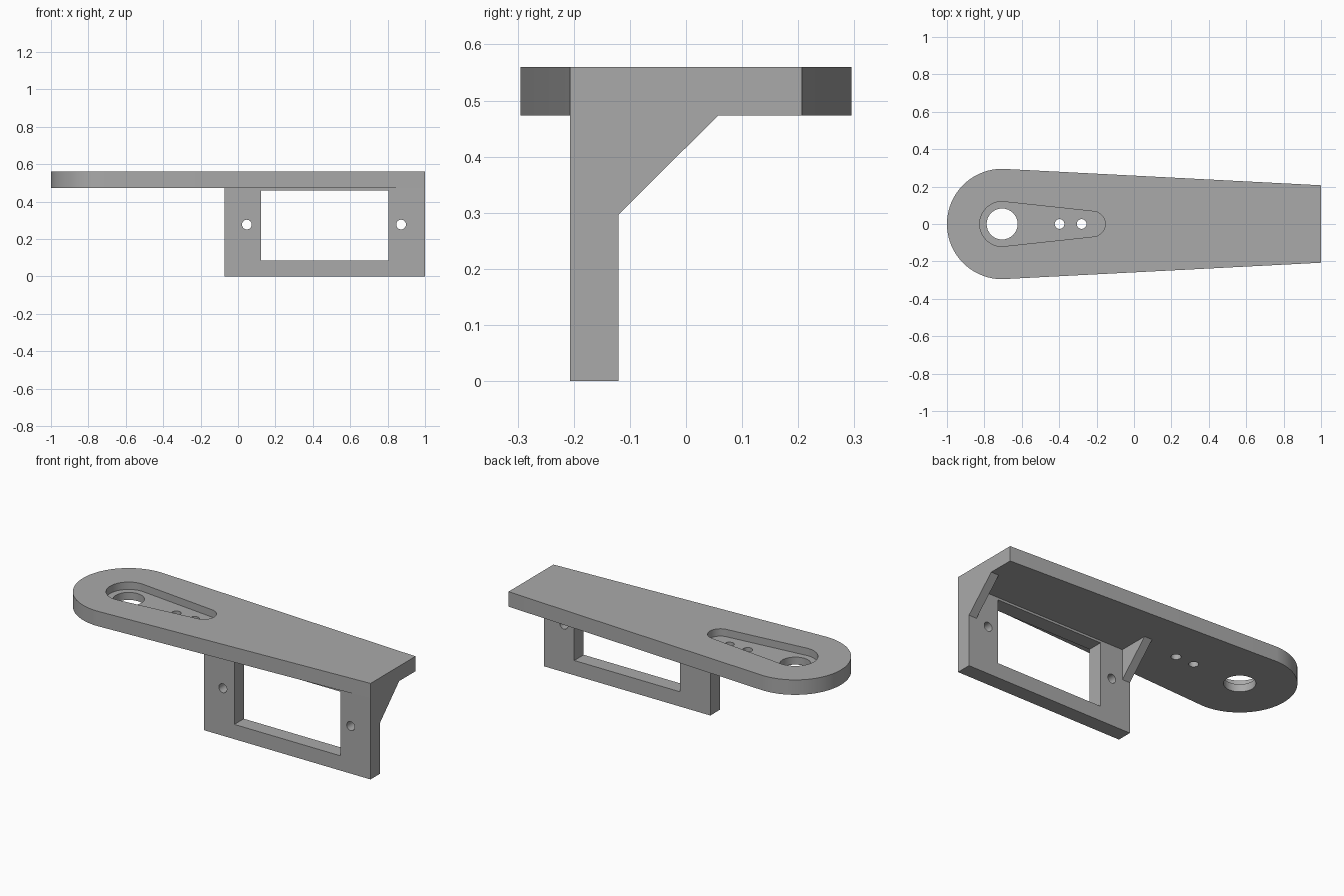
import bpy
import bmesh
from math import pi, cos, sin, radians, atan2
from mathutils import Vector

cube = bpy.data.objects.get("Cube")
if cube:
    bpy.data.objects.remove(cube, do_unlink=True)

grey = bpy.data.materials.new("plain grey")
grey.use_nodes = True
grey.diffuse_color = (0.4, 0.4, 0.4, 1)
grey.node_tree.nodes["Principled BSDF"].inputs["Base Color"].default_value = (0.4, 0.4, 0.4, 1)

AXES = {"x": lambda a, b, d: (d, a, b),
        "y": lambda a, b, d: (a, d, b),
        "z": lambda a, b, d: (a, b, d)}


def prism(name, outline, axis, start, end):
    """Extrude a 2D outline along one axis."""
    place = AXES[axis]
    bm = bmesh.new()
    face = bm.faces.new([bm.verts.new(place(a, b, start)) for a, b in outline])
    moved = bmesh.ops.extrude_face_region(bm, geom=[face])["geom"]
    bmesh.ops.translate(bm, vec=Vector(place(0, 0, end - start)),
                        verts=[v for v in moved if isinstance(v, bmesh.types.BMVert)])
    bmesh.ops.recalc_face_normals(bm, faces=bm.faces)
    mesh = bpy.data.meshes.new(name)
    bm.to_mesh(mesh)
    bm.free()
    mesh.materials.append(grey)
    obj = bpy.data.objects.new(name, mesh)
    bpy.context.collection.objects.link(obj)
    return obj


def arc(cx, cy, r, a0, a1, n):
    return [(cx + r * cos(a0 + (a1 - a0) * i / n), cy + r * sin(a0 + (a1 - a0) * i / n))
            for i in range(n + 1)]


def circle(cx, cy, r, n=32):
    return arc(cx, cy, r, 0, 2 * pi, n)[:-1]


def rect(a0, a1, b0, b1):
    return [(a0, b0), (a1, b0), (a1, b1), (a0, b1)]


def combine(target, tool, operation):
    """Apply a boolean and discard the tool."""
    mod = target.modifiers.new("combine", "BOOLEAN")
    mod.operation = operation
    mod.solver = "EXACT"
    mod.object = tool
    bpy.context.view_layer.objects.active = target
    bpy.ops.object.modifier_apply(modifier=mod.name)
    bpy.data.objects.remove(tool, do_unlink=True)


TOP, UNDER, POCKET = 0.56, 0.473, 0.517
FRONT, BACK = -0.207, -0.12
LEFT, RIGHT = -0.073, 1.0
HUB = -0.705

# Tapered arm with a round end
arm = prism("servo_bracket_arm",
            arc(HUB, 0, 0.295, pi / 2, 3 * pi / 2, 48) + [(RIGHT, FRONT), (RIGHT, -FRONT)],
            "z", UNDER, TOP)

# Upright plate below the arm
combine(arm, prism("upright", rect(LEFT, RIGHT, 0, 0.5), "y", FRONT, BACK), "UNION")

# Gusset at each end of the upright
gusset = [(-0.15, 0.267), (BACK, 0.297), (0.057, UNDER), (0.057, 0.49), (-0.15, 0.49)]
for x0, x1 in ((LEFT, LEFT + 0.05), (RIGHT - 0.05, RIGHT)):
    combine(arm, prism("gusset", gusset, "x", x0, x1), "UNION")

# Window and screw holes in the upright
combine(arm, prism("window", rect(0.122, 0.805, 0.086, 0.46), "y", -0.4, -0.1), "DIFFERENCE")
for x in (0.047, 0.872):
    combine(arm, prism("screw_hole", circle(x, 0.277, 0.026, 24), "y", -0.4, 0.3), "DIFFERENCE")

# Tapered pocket sunk into the arm
pocket = arc(HUB, 0, 0.12, pi / 2, 3 * pi / 2, 32) + arc(-0.222, 0, 0.068, -pi / 2, pi / 2, 24)
combine(arm, prism("pocket", pocket, "z", POCKET, 0.7), "DIFFERENCE")

# Shaft hole and two small holes through the pocket floor
for x, r in ((HUB, 0.083), (-0.398, 0.026), (-0.28, 0.026)):
    combine(arm, prism("hole", circle(x, 0, r), "z", 0.4, 0.7), "DIFFERENCE")

# Merge flat areas and smooth only the round walls
bm = bmesh.new()
bm.from_mesh(arm.data)
bmesh.ops.remove_doubles(bm, verts=bm.verts, dist=0.0001)
bmesh.ops.dissolve_limit(bm, angle_limit=radians(0.5), verts=bm.verts, edges=bm.edges)
bm.to_mesh(arm.data)
bm.free()
bpy.ops.object.select_all(action="DESELECT")
arm.select_set(True)
bpy.context.view_layer.objects.active = arm
bpy.ops.object.shade_smooth_by_angle(angle=radians(30))
